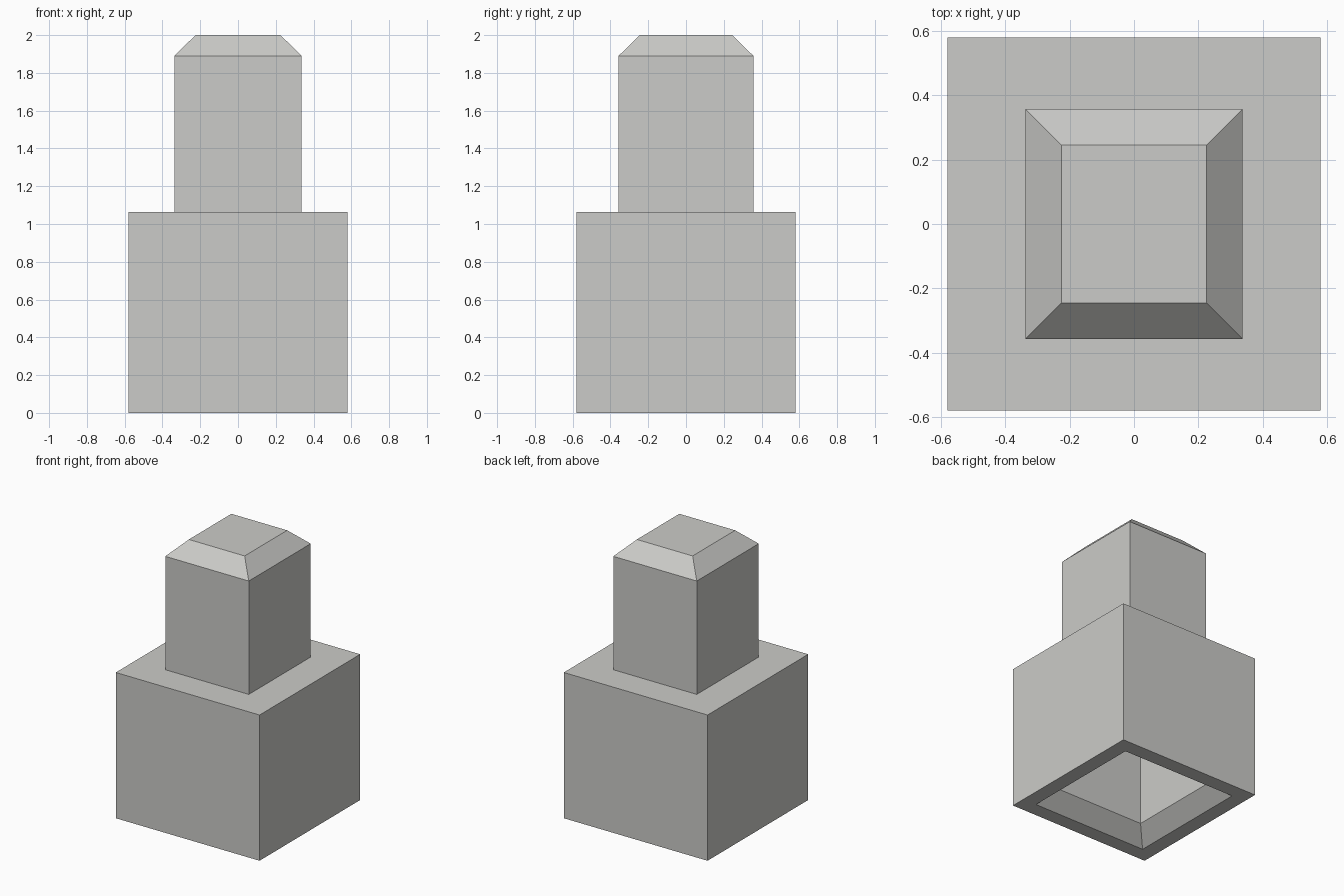
import bpy
import bmesh

if "Cube" in bpy.data.objects:
    bpy.data.objects.remove(bpy.data.objects["Cube"])

grey = bpy.data.materials.new("light_grey")
grey.diffuse_color = (0.6, 0.6, 0.58, 1)
grey.use_nodes = True
grey.node_tree.nodes["Principled BSDF"].inputs["Base Color"].default_value = grey.diffuse_color

# Rectangular sections as (half x, half y, z), from the socket roof out and up to the peg top
SECTIONS = [
    (0.358, 0.358, 0.95),   # socket roof
    (0.358, 0.358, 0.11),   # socket wall foot
    (0.47, 0.47, 0.0),      # flared socket mouth
    (0.58, 0.58, 0.0),      # base rim
    (0.58, 0.58, 1.063),    # base shoulder
    (0.337, 0.357, 1.063),  # peg foot
    (0.337, 0.357, 1.89),   # peg chamfer start
    (0.225, 0.245, 2.0),    # peg top
]


def loft(name, sections, material):
    """Join stacked rectangles into one closed flat-faced solid."""
    bm = bmesh.new()
    rings = [[bm.verts.new((sx * hx, sy * hy, z))
              for sx, sy in ((-1, -1), (1, -1), (1, 1), (-1, 1))]
             for hx, hy, z in sections]
    for a, b in zip(rings, rings[1:]):
        for i in range(4):
            j = (i + 1) % 4
            bm.faces.new((a[i], a[j], b[j], b[i]))
    bm.faces.new(rings[0])
    bm.faces.new(rings[-1])
    bmesh.ops.recalc_face_normals(bm, faces=bm.faces[:])
    mesh = bpy.data.meshes.new(name)
    bm.to_mesh(mesh)
    bm.free()
    mesh.materials.append(material)
    obj = bpy.data.objects.new(name, mesh)
    bpy.context.collection.objects.link(obj)
    return obj


# Hollow base block with a chamfered peg on top
loft("stacking_block", SECTIONS, grey)
